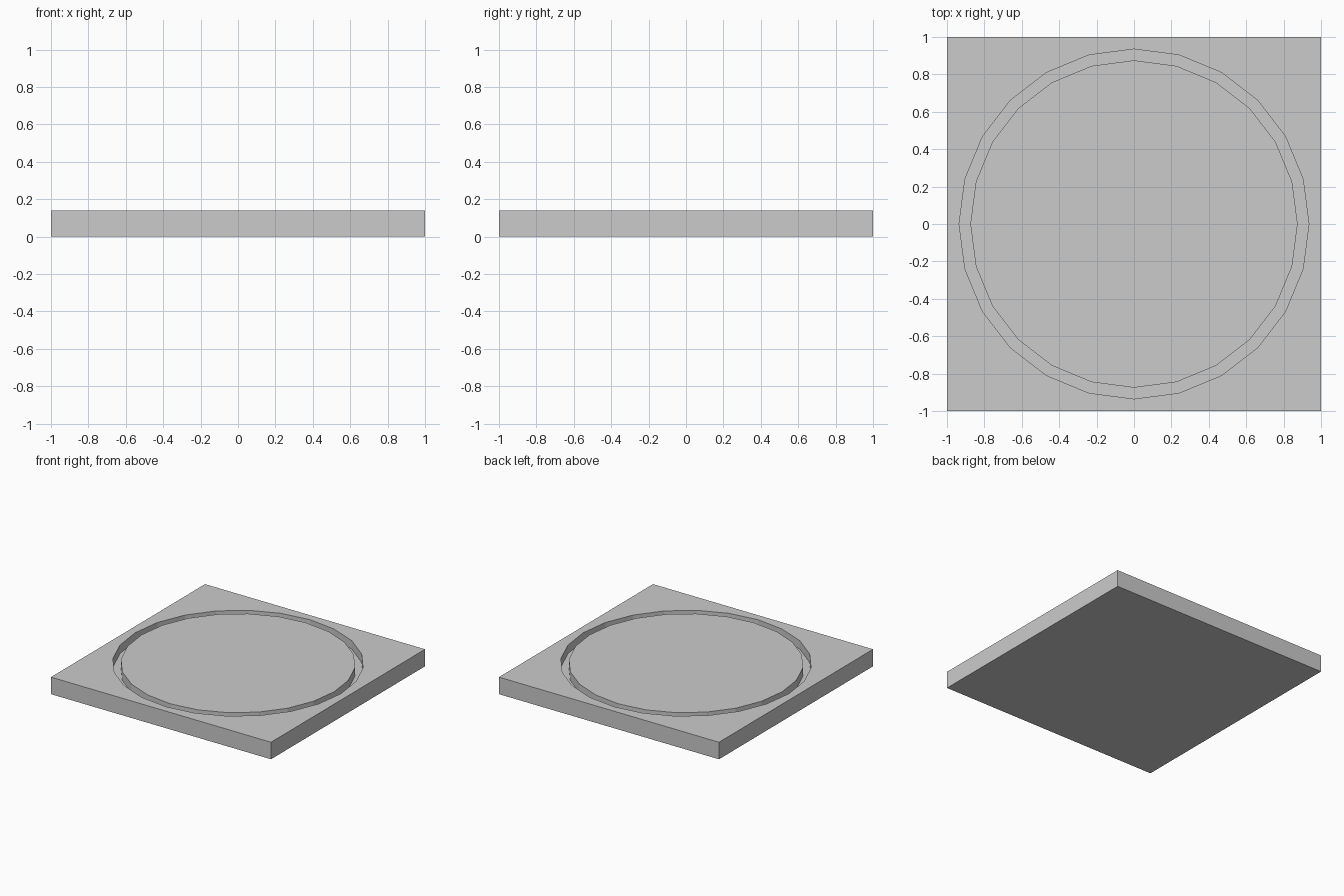
import bpy, bmesh, math

if "Cube" in bpy.data.objects:
    bpy.data.objects.remove(bpy.data.objects["Cube"])

SIDES, H, DEPTH = 24, 0.14, 0.07
R_OUT, R_IN = 0.935, 0.875

bm = bmesh.new()

def ring(r, z):
    return [bm.verts.new((r * math.cos(a), r * math.sin(a), z))
            for a in (2 * math.pi * i / SIDES for i in range(SIDES))]

def bridge(a, b):
    n = len(a)
    for i in range(n):
        j = (i + 1) % n
        bm.faces.new((a[i], a[j], b[j], b[i]))

def square(z):
    return [bm.verts.new((x, y, z)) for x, y in ((1, 1), (-1, 1), (-1, -1), (1, -1))]

# Slab bottom and sides
low, top = square(0), square(H)
bm.faces.new(low[::-1])
bridge(low, top)

# Circular groove and raised centre disc
rings = [ring(R_OUT, H), ring(R_OUT, H - DEPTH), ring(R_IN, H - DEPTH), ring(R_IN, H)]
for a, b in zip(rings, rings[1:]):
    bridge(a, b)
bm.faces.new(rings[-1])

# Flat top corners: one face per quarter between square and groove
q = SIDES // 4
mids = [bm.verts.new((x, y, H)) for x, y in ((1, 0), (0, 1), (-1, 0), (0, -1))]
for k in range(4):
    arc = [rings[0][(k * q + i) % SIDES] for i in range(q + 1)]
    bm.faces.new([mids[k], top[k], mids[(k + 1) % 4]] + arc[::-1])
# Join the mid-edge points into the slab sides
for k in range(4):
    side = next(f for f in bm.faces if len(f.verts) == 4 and
                {top[k], top[(k + 1) % 4], low[k]} <= set(f.verts))
    bm.faces.remove(side)
    n = (k + 1) % 4
    bm.faces.new((low[k], low[n], top[n], mids[n], top[k]))
for e in [e for e in bm.edges if not e.link_faces]:
    bm.edges.remove(e)

bmesh.ops.recalc_face_normals(bm, faces=bm.faces[:])
mesh = bpy.data.meshes.new("grooved_plate")
bm.to_mesh(mesh)
bm.free()
plate = bpy.data.objects.new("grooved_plate", mesh)
bpy.context.collection.objects.link(plate)
